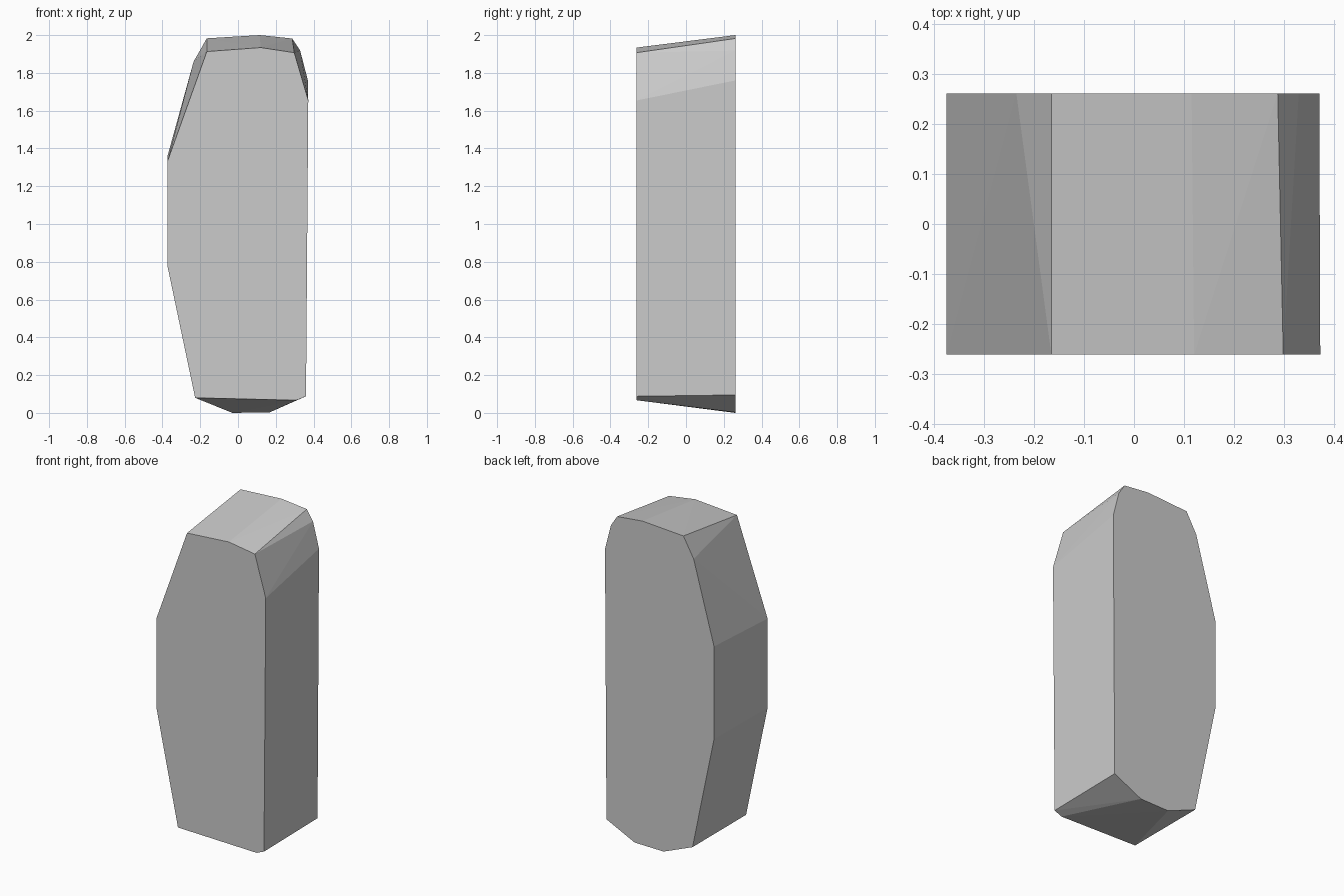
import bpy, bmesh

if "Cube" in bpy.data.objects:
    bpy.data.objects.remove(bpy.data.objects["Cube"])

# Faceted slab: two flat outlines (x, z) joined by a skin of flat facets
HALF_DEPTH = 0.261
front = [(-0.374, 1.33), (-0.165, 1.913), (0.12, 1.934), (0.298, 1.907),
         (0.372, 1.654), (0.36, 0.088), (0.31, 0.067), (-0.227, 0.08), (-0.374, 0.78)]
back = [(-0.374, 1.357), (-0.235, 1.86), (-0.165, 1.983), (0.115, 2.0),
        (0.287, 1.982), (0.329, 1.918), (0.37, 1.76), (0.36, 0.095),
        (0.168, 0.003), (-0.03, 0.0), (-0.227, 0.08), (-0.374, 0.785)]

stone_grey = bpy.data.materials.new("stone_grey")
stone_grey.diffuse_color = (0.6, 0.6, 0.6, 1)
stone_grey.use_nodes = True
stone_grey.node_tree.nodes["Principled BSDF"].inputs["Base Color"].default_value = stone_grey.diffuse_color

bm = bmesh.new()
for outline, y in ((front, -HALF_DEPTH), (back, HALF_DEPTH)):
    for x, z in outline:
        bm.verts.new((x, y, z))
bmesh.ops.convex_hull(bm, input=bm.verts[:])
# Merge the triangles of the flat front and back into single faces
bmesh.ops.dissolve_limit(bm, angle_limit=0.005, verts=bm.verts[:], edges=bm.edges[:])
bmesh.ops.recalc_face_normals(bm, faces=bm.faces[:])

mesh = bpy.data.meshes.new("stone_slab")
bm.to_mesh(mesh)
bm.free()
mesh.materials.append(stone_grey)
slab = bpy.data.objects.new("stone_slab", mesh)
bpy.context.collection.objects.link(slab)
